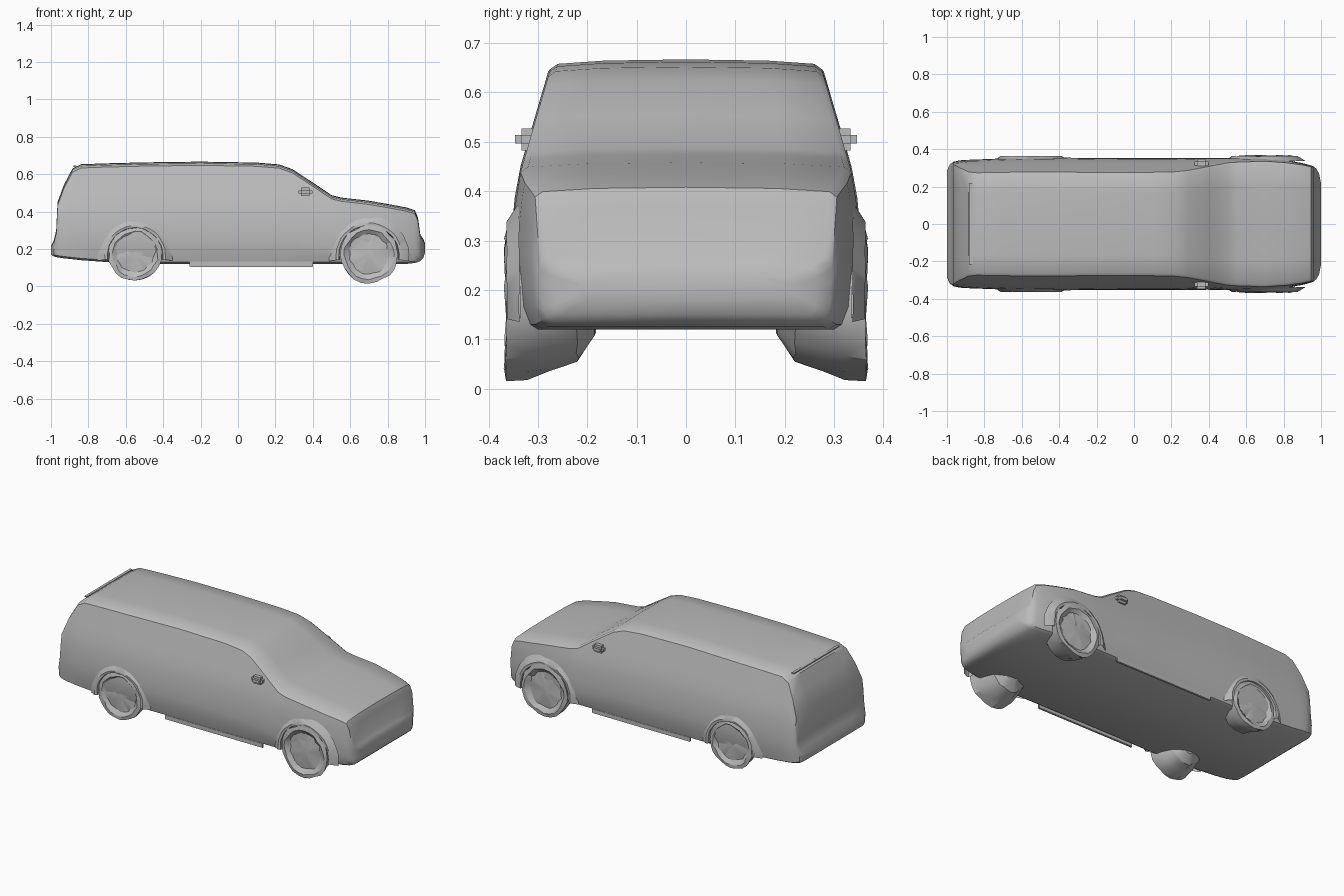
import bpy, bmesh, math, random
from mathutils import Vector

random.seed(4)
if "Cube" in bpy.data.objects:
    bpy.data.objects.remove(bpy.data.objects["Cube"], do_unlink=True)

grey = bpy.data.materials.new("plain grey")
grey.use_nodes = True
grey.diffuse_color = (0.5, 0.5, 0.5, 1)
grey.node_tree.nodes["Principled BSDF"].inputs["Base Color"].default_value = (0.5, 0.5, 0.5, 1)


def finish(name, bm, mirror=True, angle=35):
    """Turn a bmesh into a shaded object, mirrored across y = 0 if asked."""
    bmesh.ops.recalc_face_normals(bm, faces=bm.faces)
    mesh = bpy.data.meshes.new(name)
    bm.to_mesh(mesh)
    bm.free()
    obj = bpy.data.objects.new(name, mesh)
    bpy.context.collection.objects.link(obj)
    mesh.materials.append(grey)
    bpy.ops.object.select_all(action='DESELECT')
    obj.select_set(True)
    bpy.context.view_layer.objects.active = obj
    bpy.ops.object.shade_smooth_by_angle(angle=math.radians(angle))
    if mirror:
        mod = obj.modifiers.new("Mirror", 'MIRROR')
        mod.use_axis = (False, True, False)
        mod.use_mirror_merge = False
    return obj


def lerp_table(table, v):
    for (a, p), (b, q) in zip(table, table[1:]):
        if v <= b:
            return p + (q - p) * max(0, (v - a) / (b - a))
    return table[-1][1]


def skin(bm, rows, closed):
    """Bridge rows of points with quads."""
    rows = [[bm.verts.new(p) for p in row] for row in rows]
    n = len(rows[0])
    for a, b in zip(rows, rows[1:]):
        for i in range(n if closed else n - 1):
            j = (i + 1) % n
            bm.faces.new((a[i], a[j], b[j], b[i]))
    return rows


# Body: sections along the length, with flank width set by height
FLANK = [(0.12, 0.325), (0.16, 0.345), (0.25, 0.353), (0.36, 0.348), (0.44, 0.335),
         (0.52, 0.312), (0.64, 0.277), (0.67, 0.27)]
# x, bottom, top, width factor
STATIONS = [
    (-1.0, .17, .215, .82), (-.985, .16, .245, .91), (-.972, .157, .30, .93),
    (-.965, .155, .45, .945), (-.93, .15, .545, .965), (-.885, .145, .63, .975),
    (-.84, .14, .653, .98), (-.7, .13, .658, .995), (-.5, .12, .663, 1.01),
    (-.2, .12, .667, 1), (.1, .12, .662, 1), (.22, .12, .652, 1), (.29, .12, .627, 1),
    (.4, .12, .555, 1), (.5, .12, .488, 1), (.55, .12, .475, 1), (.7, .12, .458, 1),
    (.82, .12, .437, .965), (.9, .12, .422, .925), (.945, .125, .408, .89),
    (.962, .13, .37, .87), (.975, .135, .275, .84), (.99, .15, .255, .76),
    (1.0, .18, .23, .62)]


def section(x, low, top, factor):
    depth = min(0.02, (top - low) * 0.3)
    edge = top - depth
    half = [(0.0, low), (factor * lerp_table(FLANK, low) * 0.96, low)]
    for k in range(9):
        z = low + 0.01 + (edge - low - 0.01) * k / 8
        half.append((factor * lerp_table(FLANK, z), z))
    w = half[-1][1] and half[-1][0]
    half += [(w - 0.015, top - depth * 0.45), (w * 0.6, top - depth * 0.12), (0.0, top)]
    other = [(-y, z) for y, z in half[-2:0:-1]]
    return [Vector((x, y, z)) for y, z in half + other]


bm = bmesh.new()
rows = skin(bm, [section(*s) for s in STATIONS], True)
bm.faces.new(rows[0])
bm.faces.new(rows[-1])
finish("body", bm, mirror=False)


def lathe(bm, cx, cz, profile, start=0, sweep=360, steps=24, rough=0.0):
    """Spin a (y, radius) profile around the wheel axis."""
    full = sweep == 360
    rows = []
    for y, r in profile:
        row = []
        for k in range(steps if full else steps + 1):
            a = math.radians(start + sweep * k / steps)
            d = r + random.uniform(-rough, rough)
            row.append((cx + d * math.cos(a), y + random.uniform(-rough, rough) * 0.6,
                        cz + d * math.sin(a)))
        rows.append(row)
    rows = skin(bm, rows, full)
    if full:
        bm.faces.new(rows[0])
        bm.faces.new(rows[-1])


# Wheels tapering inward, each under a raised arch lip
for label, cx, radius, outer in (("rear", -0.55, 0.142, 0.352), ("front", 0.7, 0.155, 0.362)):
    bm = bmesh.new()
    lathe(bm, cx, 0.172, [(0.185, radius * 0.4), (0.22, radius * 0.75), (0.28, radius * 0.9),
                          (0.325, radius * 0.96), (outer, radius), (outer + 0.004, radius * 0.85),
                          (outer - 0.012, radius * 0.68), (outer - 0.006, radius * 0.2)],
          rough=0.006)
    finish(label + "_wheels", bm, angle=25)
    bm = bmesh.new()
    lathe(bm, cx, 0.165, [(0.335, radius + 0.002), (0.362, radius + 0.006), (0.363, radius + 0.02),
                          (0.338, radius + 0.06)], start=-8, sweep=196, steps=20, rough=0.002)
    finish(label + "_arch_lips", bm)


def block(name, size, centre, bevel):
    bm = bmesh.new()
    bmesh.ops.create_cube(bm, size=1)
    for v in bm.verts:
        v.co = Vector(centre) + Vector([c * s for c, s in zip(v.co, size)])
    bmesh.ops.bevel(bm, geom=bm.edges[:], offset=bevel, segments=2, affect='EDGES')
    return finish(name, bm)


# Running boards and door mirrors
block("running_boards", (0.66, 0.012, 0.03), (0.07, 0.328, 0.119), 0.003)
block("door_mirrors", (0.075, 0.05, 0.045), (0.36, 0.322, 0.505), 0.014)

# Bonnet front seam and rear roof lip as thin raised strips
block("tailgate_lip", (0.02, 0.22, 0.006), (-0.872, 0.11, 0.642), 0.002)
